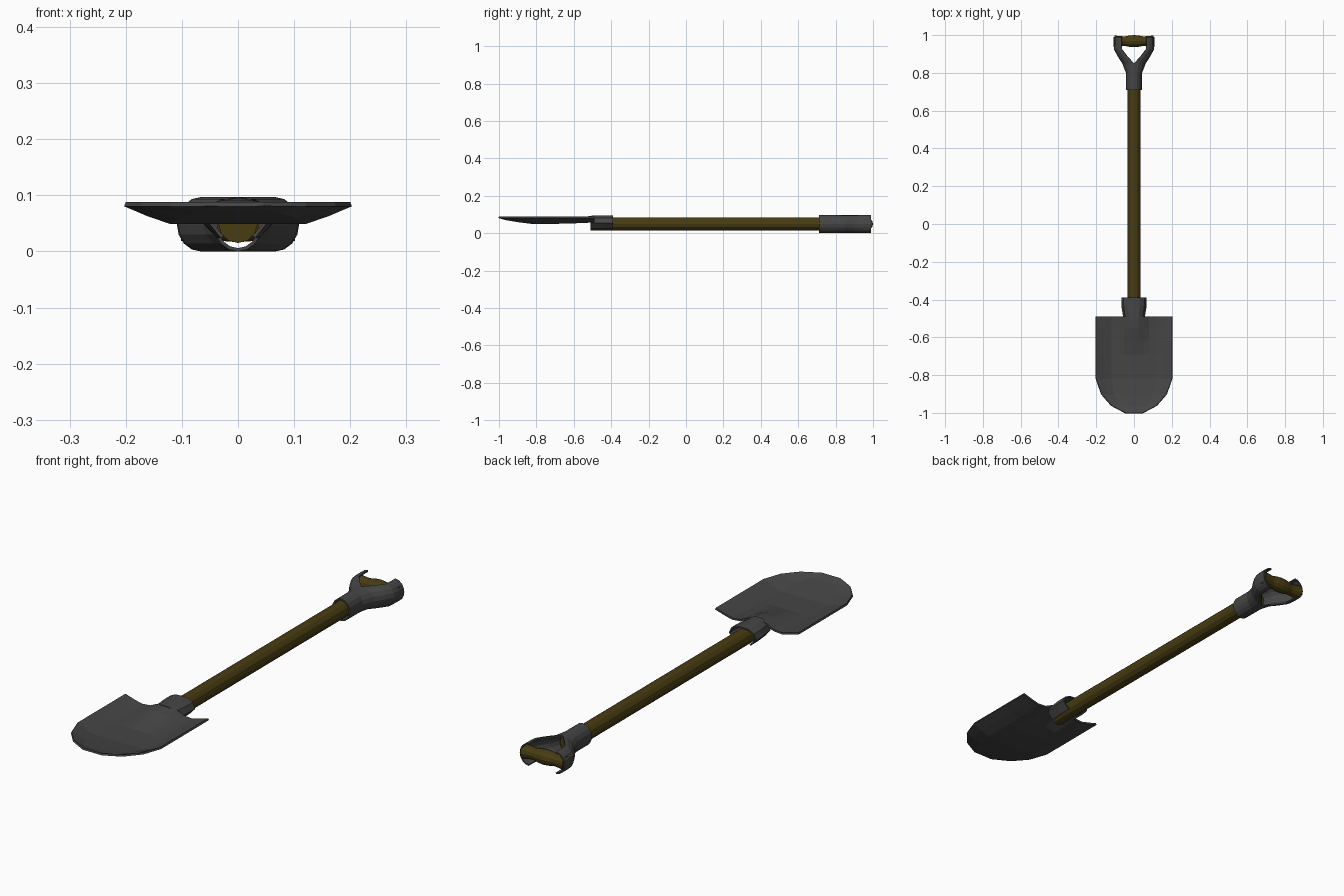
import bpy, bmesh, math

if "Cube" in bpy.data.objects:
    bpy.data.objects.remove(bpy.data.objects["Cube"])


def material(name, rgb):
    m = bpy.data.materials.new(name)
    m.diffuse_color = (*rgb, 1)
    m.use_nodes = True
    m.node_tree.nodes["Principled BSDF"].inputs["Base Color"].default_value = m.diffuse_color
    return m


STEEL = material("dark_steel", (0.06, 0.06, 0.06))
WOOD = material("wood", (0.065, 0.045, 0.006))


def loft(name, rows, mat, closed=False, caps=False, thickness=0, mirror=False):
    """Skin rows of points with quads; optional mirror and shell thickness."""
    bm = bmesh.new()
    vr = [[bm.verts.new(p) for p in r] for r in rows]
    n = len(rows[0])
    for a, b in zip(vr, vr[1:]):
        for i in range(n if closed else n - 1):
            j = (i + 1) % n
            bm.faces.new((a[i], a[j], b[j], b[i]))
    if caps:
        bm.faces.new(vr[0])
        bm.faces.new(vr[-1])
        bmesh.ops.recalc_face_normals(bm, faces=bm.faces)
    me = bpy.data.meshes.new(name)
    bm.to_mesh(me)
    bm.free()
    ob = bpy.data.objects.new(name, me)
    bpy.context.collection.objects.link(ob)
    me.materials.append(mat)
    if mirror:
        md = ob.modifiers.new("mirror", 'MIRROR')
        md.use_clip = True
    if thickness:
        md = ob.modifiers.new("shell", 'SOLIDIFY')
        md.thickness = thickness
        md.offset = -1
    return ob


def ring(r, n=12):
    return [(r * math.cos(2 * math.pi * i / n), r * math.sin(2 * math.pi * i / n)) for i in range(n)]


# Shaft
loft("shaft", [[(a, y, 0.05 + b) for a, b in ring(0.035)] for y in (-0.51, 0.82)],
     WOOD, closed=True, caps=True)

# Blade: dished sheet with a raised hump running into the socket
# each row: y, half width, dish depth, hump height
blade_rows = [(-0.49, 0.2, 0.022, 0.028), (-0.55, 0.2, 0.026, 0.025),
              (-0.62, 0.2, 0.028, 0.012), (-0.69, 0.2, 0.03, 0),
              (-0.82, 0.2, 0.031, 0), (-0.9, 0.172, 0.021, 0),
              (-0.96, 0.12, 0.011, 0), (-1.0, 0.045, 0, 0)]
# each column: fraction of half width, dish weight, hump weight
half = [(1, 0, 0), (0.8, 0.55, 0), (0.6, 1, 0), (0.4, 1, 0.12), (0.26, 1, 0.6), (0.13, 1, 0.95)]
cols = [(-u, d, h) for u, d, h in half] + [(0, 1, 1)] + half[::-1]
loft("blade", [[(u * w, y, 0.088 - d * dip + h * hump) for u, d, h in cols]
               for y, w, dip, hump in blade_rows][::-1], STEEL, thickness=0.008)

# Blade socket: folded sheet over the top and sides of the shaft
profile = [(0.56, 0.024), (1, 0.055), (0.82, 0.08), (0.45, 0.093), (0, 0.095)]
fold = [(-a, z) for a, z in profile] + profile[-2::-1]
loft("blade_socket", [[(a * w, y, z) for a, z in fold]
                      for y, w in ((-0.505, 0.055), (-0.44, 0.066), (-0.39, 0.067))],
     STEEL, thickness=0.006)

# Forked handle: two C-section shells that join into a tube
fork = [(0.71, 0, 0.043), (0.80, 0, 0.043), (0.85, 0, 0.062),
        (0.89, 0.037, 0.088), (0.925, 0.064, 0.106), (0.955, 0.066, 0.109), (0.99, 0.066, 0.109)]
arc = [math.radians(-90 + 22.5 * i) for i in range(9)]
loft("handle_fork", [[(a + (b - a) * math.cos(t) if 0 < i < 8 else a, y, 0.0485 + 0.0485 * math.sin(t))
                      for i, t in enumerate(arc)] for y, a, b in fork][::-1],
     STEEL, thickness=0.006, mirror=True)

# Grip: turned bar between the fork arms
turn = [(0.102, 0.03), (0.075, 0.027), (0.05, 0.025), (0.025, 0.03)]
turn = [(-x, r) for x, r in turn] + [(0, 0.032)] + turn[::-1]
loft("grip", [[(x, 0.968 + a, 0.0485 + b) for a, b in ring(r)] for x, r in turn],
     WOOD, closed=True, caps=True)
